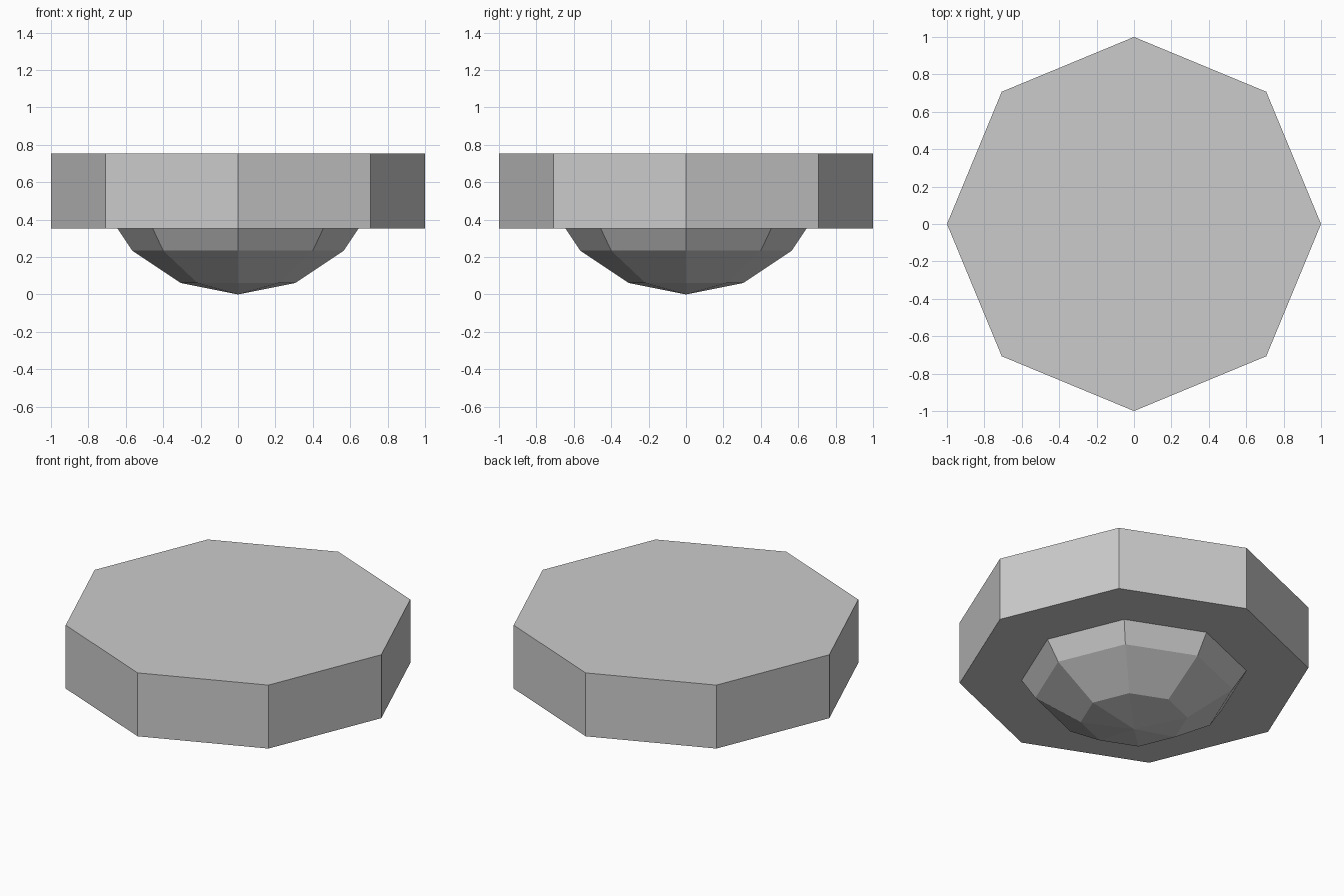
import bpy
import bmesh
from mathutils import Matrix

if "Cube" in bpy.data.objects:
    bpy.data.objects.remove(bpy.data.objects["Cube"])

SIDES = 8
DOME_R = 0.8
DISC_R = 1.0
DISC_BOTTOM, DISC_TOP = 0.353, 0.753


def make_object(name, bm):
    mesh = bpy.data.meshes.new(name)
    bm.normal_update()
    bm.to_mesh(mesh)
    bm.free()
    obj = bpy.data.objects.new(name, mesh)
    bpy.context.collection.objects.link(obj)
    return obj


# Octagonal upper slab
bm = bmesh.new()
bmesh.ops.create_cone(
    bm, cap_ends=True, segments=SIDES, radius1=DISC_R, radius2=DISC_R,
    depth=DISC_TOP - DISC_BOTTOM,
    matrix=Matrix.Translation((0, 0, (DISC_TOP + DISC_BOTTOM) / 2)))
make_object("octagonal_slab", bm)

# Faceted dome below: low-poly sphere trimmed at the slab's underside
bm = bmesh.new()
bmesh.ops.create_uvsphere(
    bm, u_segments=SIDES, v_segments=8, radius=DOME_R,
    matrix=Matrix.Translation((0, 0, DOME_R)))
bmesh.ops.bisect_plane(
    bm, geom=bm.verts[:] + bm.edges[:] + bm.faces[:],
    plane_co=(0, 0, DISC_BOTTOM), plane_no=(0, 0, 1), clear_outer=True)
make_object("lower_dome", bm)
